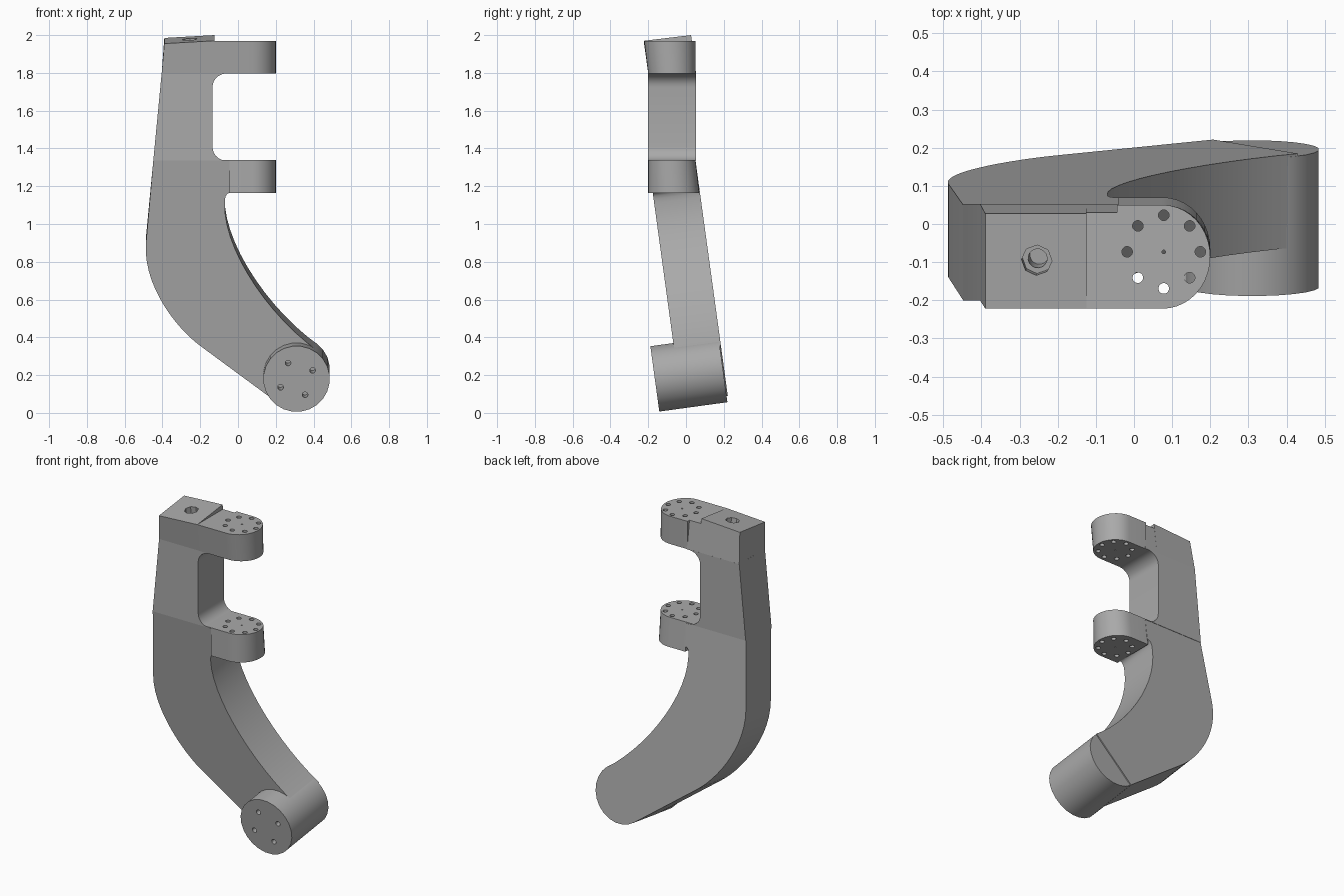
import bpy, bmesh, math
from mathutils import Vector
from mathutils.geometry import interpolate_bezier

cube = bpy.data.objects.get("Cube")
if cube:
    bpy.data.objects.remove(cube)

GREY = (0.4, 0.4, 0.4, 1)
mat = bpy.data.materials.new("plain grey")
mat.use_nodes = True
mat.diffuse_color = GREY
mat.node_tree.nodes["Principled BSDF"].inputs["Base Color"].default_value = GREY

TILT = 0.137                                # lean of the lower arm
AXIS = Vector((0, 1, TILT)).normalized()    # direction through the lower arm


def loft(name, ring_a, ring_b):
    """Solid between two matching rings of points."""
    bm = bmesh.new()
    a = [bm.verts.new(p) for p in ring_a]
    b = [bm.verts.new(p) for p in ring_b]
    bm.faces.new(a)
    bm.faces.new(b)
    for i in range(len(a)):
        j = (i + 1) % len(a)
        bm.faces.new((a[i], a[j], b[j], b[i]))
    bmesh.ops.recalc_face_normals(bm, faces=bm.faces)
    mesh = bpy.data.meshes.new(name)
    bm.to_mesh(mesh)
    bm.free()
    mesh.materials.append(mat)
    ob = bpy.data.objects.new(name, mesh)
    bpy.context.collection.objects.link(ob)
    return ob


def rod(name, start, axis, length, radius, sides=16):
    start, axis = Vector(start), Vector(axis).normalized()
    q = axis.to_track_quat('Z', 'Y')
    ring = []
    for i in range(sides):
        t = math.tau * (i + 0.5) / sides
        ring.append(start + q @ Vector((radius * math.cos(t), radius * math.sin(t), 0)))
    return loft(name, ring, [p + axis * length for p in ring])


def drill(ob, cutters):
    for c in cutters:
        c.hide_render = True
        m = ob.modifiers.new("hole", 'BOOLEAN')
        m.operation, m.solver, m.object = 'DIFFERENCE', 'EXACT', c
        bpy.context.view_layer.objects.active = ob
        bpy.ops.object.modifier_apply(modifier=m.name)
        bpy.data.objects.remove(c)


def curve(a, ha, hb, b, n=14):
    pts = [Vector((p[0], p[1], 0)) for p in (a, ha, hb, b)]
    return [(p.x, p.y) for p in interpolate_bezier(*pts, n)]


def box(name, x_low, x_high, y_low, y_high, z_low, z_top):
    """Block with separate bottom and top extents; z_top gives four corners."""
    def corners(x, y, z):
        spots = ((0, 0), (1, 0), (1, 1), (0, 1))
        return [(x[i], y[j], z[k]) for k, (i, j) in enumerate(spots)]
    return loft(name, corners(x_low, y_low, [z_low] * 4), corners(x_high, y_high, z_top))


# Lower arm: swept outline leaning backwards
outline = [(-0.04, 1.34), (-0.448, 1.34)]
outline += curve((-0.487, 0.9), (-0.505, 0.68), (-0.33, 0.45), (-0.2, 0.355))
outline += [(0.207, 0.055), (0.43, 0.322)]
outline += curve((0.43, 0.322), (0.15, 0.52), (-0.08, 0.88), (-0.07, 1.11))[1:]
outline += curve((-0.07, 1.11), (-0.07, 1.15), (-0.06, 1.165), (-0.04, 1.165), 6)[1:]
front, back = [], []
for x, z in outline:
    zb = min(z + 0.034, 1.34)
    front.append((x, -0.2 + TILT * (1.34 - z), z))
    back.append((x, 0.05 + TILT * (1.34 - zb), zb))
parts = [loft("lower_arm", front, back)]

# Upper column with filleted inner corners
outline = [(-0.404, 1.8), (-0.448, 1.34), (-0.448, 1.335), (-0.04, 1.335)]
outline += curve((-0.06, 1.335), (-0.1, 1.335), (-0.135, 1.365), (-0.135, 1.41), 8)
outline += curve((-0.135, 1.725), (-0.135, 1.765), (-0.1, 1.797), (-0.06, 1.797), 8)
outline += [(-0.04, 1.797), (-0.04, 1.8)]
parts.append(loft("upper_column", [(x, -0.2, z) for x, z in outline],
                  [(x, 0.053, z) for x, z in outline]))

# Slanted head block with a stepped hole, and the neck to the top pad
head = box("head_block", (-0.404, -0.125), (-0.39, -0.125), (-0.2, 0.053),
           (-0.222, 0.027), 1.798, (1.955, 1.97, 2.0, 1.985))
down = Vector((0.056, 0.12, -1)).normalized()
spot = Vector((-0.255, -0.095, 1.978))
drill(head, [rod("wide_cutter", spot - down * 0.05, down, 0.09, 0.04, 8),
             rod("deep_cutter", spot - down * 0.05, down, 0.17, 0.025)])
parts.append(head)
parts.append(box("top_neck", (-0.125, -0.04), (-0.125, -0.04), (-0.2, 0.053),
                 (-0.222, 0.03), 1.797, [1.97] * 4))


# Mounting pads with rounded ends and a circle of bolt holes
def pad_ring(y0, y1, z):
    mid, half = (y0 + y1) / 2, (y1 - y0) / 2
    ring = [(-0.045, y0, z)]
    for i in range(21):
        t = math.pi * (i / 20 - 0.5)
        ring.append((0.075 + 0.125 * math.cos(t), mid + half * math.sin(t), z))
    return ring + [(-0.045, y1, z)]


for name, low, high in (("top_pad", (-0.2, 0.05, 1.797), (-0.222, 0.05, 1.97)),
                        ("lower_pad", (-0.2, 0.07, 1.165), (-0.2, 0.05, 1.34))):
    pad = loft(name, pad_ring(*low), pad_ring(*high))
    cutters = [rod("centre_cutter", (0.078, -0.073, 1), (0, 0, 1), 1.2, 0.005, 8)]
    for i in range(8):
        t = math.tau * i / 8
        cutters.append(rod("bolt_cutter", (0.078 + 0.096 * math.cos(t),
                       -0.073 + 0.096 * math.sin(t), 1), (0, 0, 1), 1.2, 0.014))
    drill(pad, cutters)
    parts.append(pad)

# Round foot boss with four blind holes
face = Vector((0.31, -0.165, 0.18))
boss = rod("foot_boss", face, AXIS, 0.364, 0.176, 24)
up = Vector((0, -AXIS.z, AXIS.y))
cutters = []
for i in range(4):
    t = math.radians(28 + 90 * i)
    spot = face + Vector((0.096 * math.cos(t), 0, 0)) + up * 0.096 * math.sin(t)
    cutters.append(rod("foot_cutter", spot - AXIS * 0.05, AXIS, 0.15, 0.015))
drill(boss, cutters)
parts.append(boss)

# Smooth the round walls, keep the edges crisp
bpy.ops.object.select_all(action='DESELECT')
for ob in parts:
    ob.select_set(True)
bpy.context.view_layer.objects.active = parts[0]
bpy.ops.object.shade_smooth_by_angle(angle=math.radians(30))
